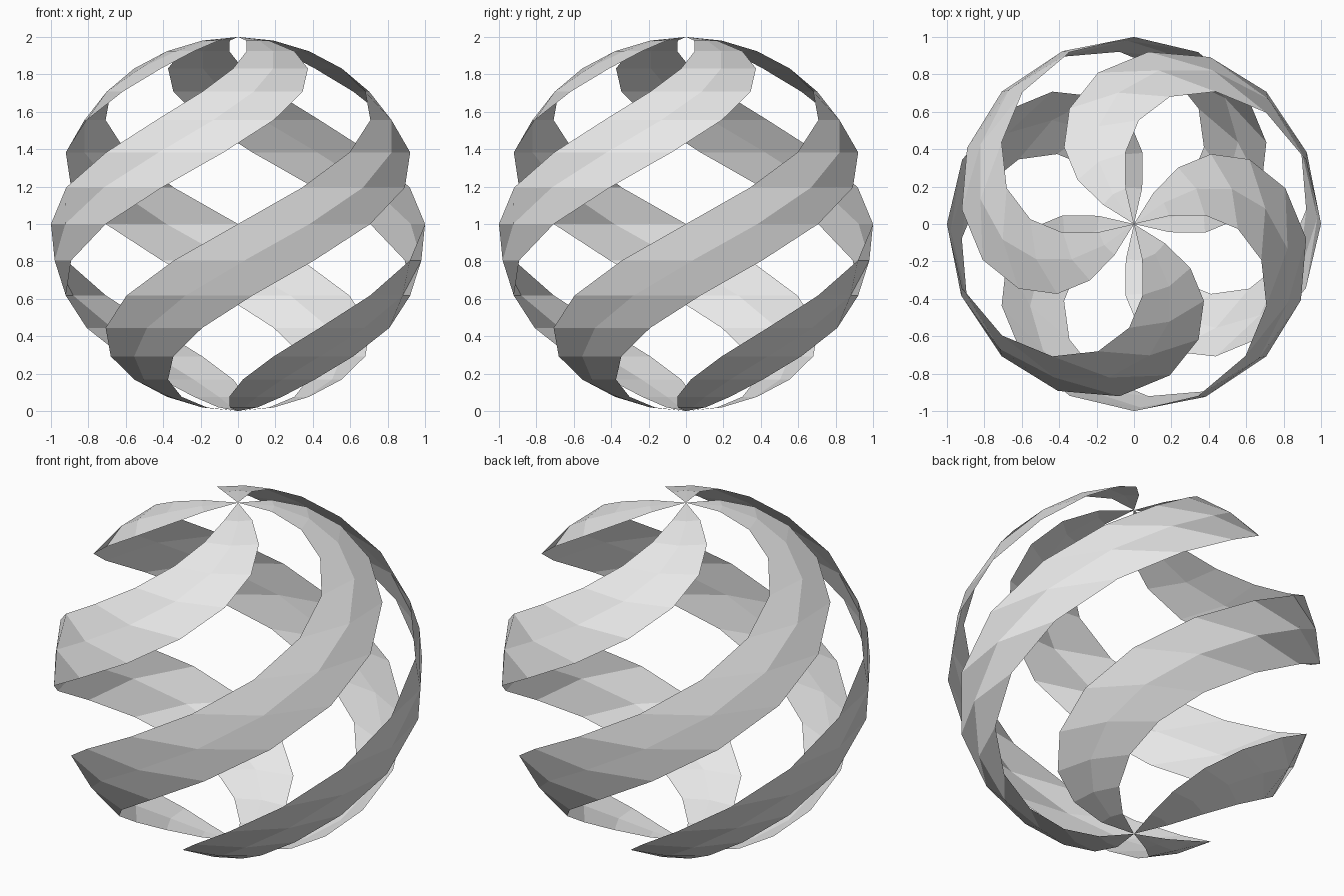
import bpy
import bmesh
from math import atan2, pi, radians
from mathutils import Matrix

if "Cube" in bpy.data.objects:
    bpy.data.objects.remove(bpy.data.objects["Cube"], do_unlink=True)

SEGMENTS = 16              # facets around and from pole to pole
HALF_TWIST = radians(105)  # rotation of each pole against the equator

# Plain grey material
grey = bpy.data.materials.new("light grey")
grey.use_nodes = True
grey.diffuse_color = (0.8, 0.8, 0.8, 1)
grey.node_tree.nodes["Principled BSDF"].inputs["Base Color"].default_value = grey.diffuse_color

# Faceted sphere
bm = bmesh.new()
bmesh.ops.create_uvsphere(bm, u_segments=SEGMENTS, v_segments=SEGMENTS, radius=1)


def in_gap(face):
    """Every second eighth of the sphere, counted from the front, is open."""
    c = face.calc_center_median()
    azimuth = atan2(c.x, -c.y) % (2 * pi)
    return int(azimuth / (pi / 4)) % 2 == 1


# Cut the four open slices, leaving four ribbons joined at the poles
bmesh.ops.delete(bm, geom=[f for f in bm.faces if in_gap(f)], context='FACES')

# Twist the ribbons about the vertical axis, in proportion to height
for v in bm.verts:
    v.co = Matrix.Rotation(HALF_TWIST * v.co.z, 3, 'Z') @ v.co

# Stand the sphere on the ground
bmesh.ops.translate(bm, verts=bm.verts, vec=(0, 0, 1))

mesh = bpy.data.meshes.new("spiral_ribbons")
bm.to_mesh(mesh)
bm.free()
mesh.materials.append(grey)
ribbons = bpy.data.objects.new("spiral_ribbons", mesh)
bpy.context.collection.objects.link(ribbons)
